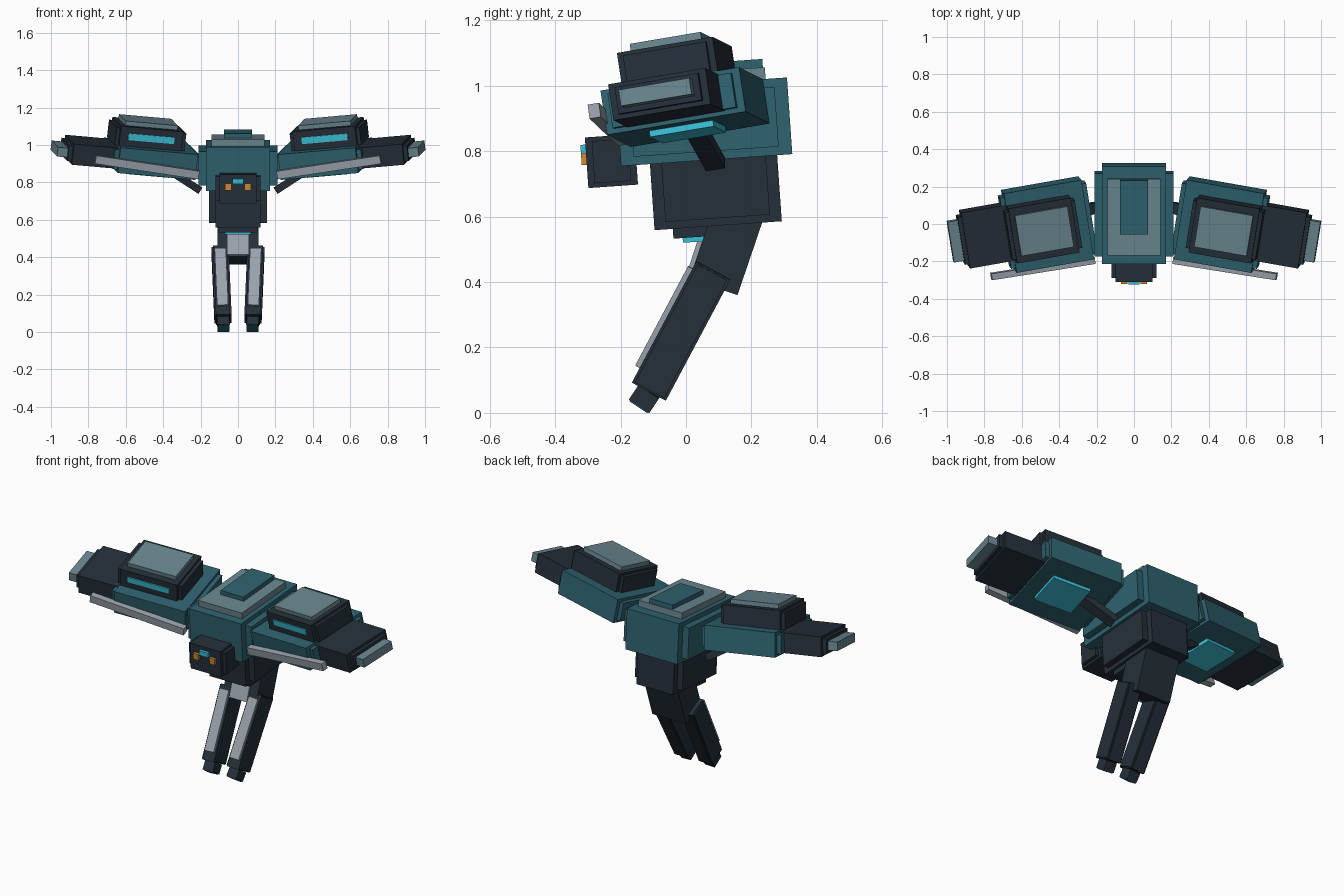
import bpy, bmesh
from math import radians
from mathutils import Matrix, Vector, Euler

cube = bpy.data.objects.get("Cube")
if cube:
    bpy.data.objects.remove(cube, do_unlink=True)


def material(name, hex_code):
    srgb = [int(hex_code[i:i + 2], 16) / 255 for i in (0, 2, 4)]
    color = [((c + 0.055) / 1.055) ** 2.4 for c in srgb] + [1]
    m = bpy.data.materials.new(name)
    m.use_nodes = True
    m.diffuse_color = color
    m.node_tree.nodes["Principled BSDF"].inputs["Base Color"].default_value = color
    return m


TEAL = material("teal armour", "2E626F")
DARK = material("dark frame", "252F39")
PALE = material("pale blue plate", "69868F")
SILVER = material("silver trim", "9AA2AC")
CYAN = material("cyan glow", "3CC0D8")
ORANGE = material("orange eye", "D08C34")


def place(loc, pitch=0, roll=0, yaw=0):
    rot = Euler((radians(pitch), radians(roll), radians(yaw)))
    return Matrix.Translation(loc) @ rot.to_matrix().to_4x4()


def block(name, mat, frame, size, step=0, both=False):
    """Box in a frame; with a step it becomes two crossed boxes with notched edges.
    When both is set, a mirrored twin is built too."""
    w, d, h = size
    sizes = [size]
    if step:
        sizes = [(w - 2 * step, d, h), (w, d - 2 * step, h - 1.3 * step)]
    for side in (1, -1) if both else (1,):
        bm = bmesh.new()
        for s in sizes:
            bmesh.ops.create_cube(bm, size=1, matrix=frame @ Matrix.Diagonal((*s, 1)))
        if side < 0:
            bmesh.ops.scale(bm, vec=(-1, 1, 1), verts=bm.verts)
            bmesh.ops.reverse_faces(bm, faces=bm.faces)
        mesh = bpy.data.meshes.new(name)
        bm.to_mesh(mesh)
        bm.free()
        mesh.materials.append(mat)
        label = ("left_" if side > 0 else "right_") + name if both else name
        bpy.context.collection.objects.link(bpy.data.objects.new(label, mesh))


def beam(name, mat, a, b, w, d, ref=(1, 0, 0), step=0, both=False):
    """Block running from a to b, its width lying along ref."""
    a, b = Vector(a), Vector(b)
    z = (b - a).normalized()
    x = Vector(ref)
    x = (x - z * x.dot(z)).normalized()
    rot = Matrix((x, z.cross(x), z)).transposed().to_4x4()
    frame = Matrix.Translation((a + b) / 2) @ rot
    block(name, mat, frame, (w, d, (b - a).length), step, both)


# Torso, back plates and belly, all leaning slightly forward
LEAN = 4
block("torso", TEAL, place((0, 0.055, 0.89), LEAN), (0.42, 0.525, 0.235), 0.04)
block("back_plate", PALE, place((0, 0.038, 1.02), LEAN), (0.285, 0.41, 0.045))
block("back_hatch", TEAL, place((0, 0.09, 1.052), LEAN), (0.15, 0.29, 0.04))
block("belly", DARK, place((0, 0.09, 0.692), LEAN), (0.31, 0.39, 0.24), 0.035)

# Head with eyes and visor
block("head", DARK, place((0, -0.228, 0.77), LEAN), (0.24, 0.152, 0.155), 0.02)
block("eye", ORANGE, place((0.053, -0.31, 0.776), LEAN), (0.034, 0.02, 0.036), both=True)
block("visor", CYAN, place((0, -0.312, 0.806), LEAN), (0.06, 0.02, 0.028))

# Waist and pelvis
block("waist", DARK, place((0, 0.03, 0.56), LEAN), (0.21, 0.14, 0.045))
block("waist_light", CYAN, place((0, 0.03, 0.533), LEAN), (0.14, 0.08, 0.02))
beam("pelvis", DARK, (0, 0.084, 0.385), (0, 0.164, 0.62), 0.22, 0.155)
beam("pelvis_plate", SILVER, (0, 0.01, 0.41), (0, 0.048, 0.525), 0.115, 0.025)

# Legs
hip, ankle, toe = (Vector((0.096, 0.084, 0.436)), Vector((0.08, -0.113, 0.066)),
                   Vector((0.077, -0.143, 0.021)))
front = Vector((0, -0.883, 0.47)) * 0.062
beam("leg", DARK, hip, ankle, 0.092, 0.118, step=0.008, both=True)
beam("shin_plate", SILVER, hip.lerp(ankle, 0.06) + front, hip.lerp(ankle, 0.88) + front,
     0.06, 0.025, both=True)
beam("foot", DARK, ankle, toe, 0.064, 0.075, both=True)
beam("foot_sole", TEAL, toe, toe.lerp(ankle, -0.06), 0.055, 0.066, both=True)

# Wings: everything below shares one tilted frame
WING = place((0.462, -0.003, 0.935), 9.5, -5, -10)


def wing_part(name, mat, loc, size, step=0):
    block(name, mat, WING @ Matrix.Translation(loc), size, step, both=True)


wing_part("wing", TEAL, (0, 0, 0), (0.47, 0.435, 0.138), 0.024)
wing_part("wing_pod", DARK, (0.04, 0, 0.115), (0.38, 0.3, 0.12), 0.02)
wing_part("pod_plate", PALE, (0.04, 0, 0.183), (0.286, 0.222, 0.032))
wing_part("pod_light", CYAN, (0.04, -0.15, 0.122), (0.25, 0.012, 0.036))
wing_part("wing_end", DARK, (0.33, 0, 0), (0.29, 0.305, 0.112), 0.022)
wing_part("wing_tip", PALE, (0.495, 0, 0), (0.07, 0.222, 0.05))
wing_part("wing_underlight", CYAN, (0.02, 0, -0.075), (0.22, 0.2, 0.026))

# Leading edge bars and bracing struts
block("wing_bar", SILVER, place((0.487, -0.237, 0.882), 9, -8.5, -9),
      (0.565, 0.035, 0.044), both=True)
beam("wing_strut", DARK, (0.4, 0.02, 0.885), (0.208, 0.09, 0.76), 0.06, 0.04,
     ref=(0, 1, 0), both=True)
